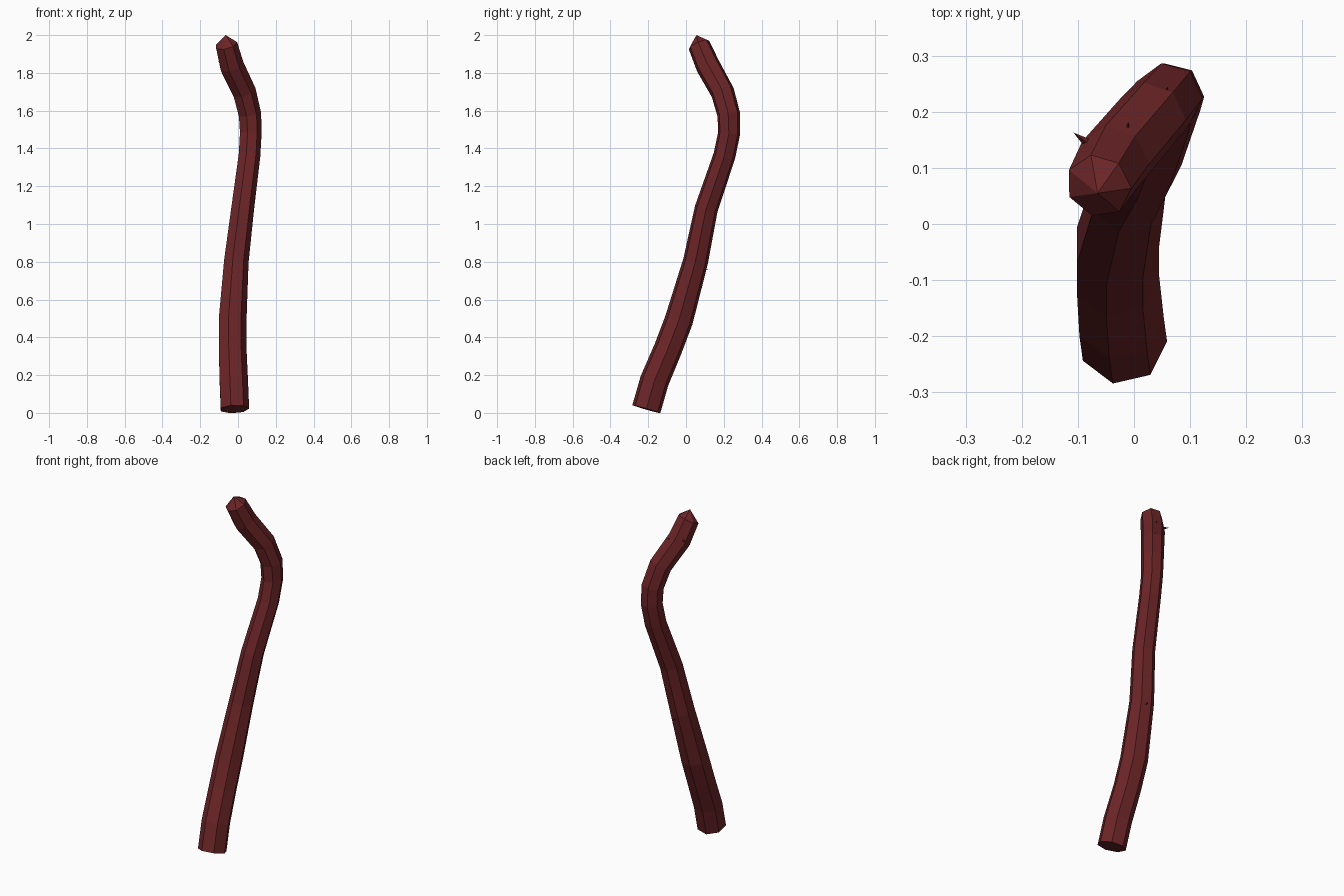
import bpy, bmesh, math
from mathutils import Vector

if "Cube" in bpy.data.objects:
    bpy.data.objects.remove(bpy.data.objects["Cube"])

bark = bpy.data.materials.new("dark_red_bark")
bark.use_nodes = True
COLOUR = (0.15, 0.018, 0.02, 1)
bark.diffuse_color = COLOUR
bark.node_tree.nodes["Principled BSDF"].inputs["Base Color"].default_value = COLOUR

SIDES = 7


def finish(bm, name):
    bmesh.ops.recalc_face_normals(bm, faces=bm.faces)
    mesh = bpy.data.meshes.new(name)
    bm.to_mesh(mesh)
    bm.free()
    mesh.materials.append(bark)
    obj = bpy.data.objects.new(name, mesh)
    bpy.context.scene.collection.objects.link(obj)
    return obj


def stem(name, path, tip):
    """Sweep a flat-sided ring along (x, y, z, radius) points, ending in a blunt point."""
    bm = bmesh.new()
    centres = [Vector(p[:3]) for p in path]
    rings = []
    side = Vector((1, 0, 0))
    for i, c in enumerate(centres):
        along = (centres[min(i + 1, len(path) - 1)] - centres[max(i - 1, 0)]).normalized()
        side = (side - along * side.dot(along)).normalized()
        other = along.cross(side)
        ring = []
        for k in range(SIDES):
            a = math.tau * k / SIDES
            ring.append(bm.verts.new(c + path[i][3] * (side * math.cos(a) + other * math.sin(a))))
        rings.append(ring)
    for low, high in zip(rings, rings[1:]):
        for k in range(SIDES):
            n = (k + 1) % SIDES
            bm.faces.new((low[k], low[n], high[n], high[k]))
    bm.faces.new(rings[0][::-1])
    apex = bm.verts.new(tip)
    for k in range(SIDES):
        bm.faces.new((rings[-1][k], rings[-1][(k + 1) % SIDES], apex))
    return finish(bm, name)


def thorn(name, point, direction):
    """Tiny three-sided spike."""
    bm = bmesh.new()
    out = Vector(direction).normalized()
    bmesh.ops.create_cone(bm, cap_ends=True, segments=3, radius1=0.012, radius2=0, depth=0.04)
    bmesh.ops.rotate(bm, verts=bm.verts, matrix=out.to_track_quat('Z', 'Y').to_matrix())
    bmesh.ops.translate(bm, verts=bm.verts, vec=Vector(point) - out * 0.02)
    return finish(bm, name)


# Bent stem from the cut base to the blunt tip
stem("stem", [
    (-0.02, -0.21, 0.02, 0.079),
    (-0.026, -0.167, 0.17, 0.079),
    (-0.032, -0.095, 0.34, 0.077),
    (-0.032, -0.038, 0.49, 0.077),
    (-0.012, 0.05, 0.80, 0.068),
    (0.022, 0.107, 1.08, 0.063),
    (0.058, 0.203, 1.36, 0.06),
    (0.065, 0.228, 1.48, 0.06),
    (0.061, 0.226, 1.58, 0.062),
    (0.032, 0.193, 1.70, 0.064),
    (-0.035, 0.115, 1.84, 0.066),
    (-0.063, 0.068, 1.95, 0.06),
], (-0.065, 0.055, 2.0))

# Small thorns on the rear of the stem
thorn("thorn_upper_right", (-0.108, 0.163, 1.86), (-0.8, 0.6, 0.1))
thorn("thorn_upper_back", (-0.01, 0.182, 1.86), (0.1, 0.8, 0.5))
thorn("thorn_bend", (0.06, 0.245, 1.73), (0.2, 0.8, 0.6))
thorn("thorn_lower", (0.0, 0.118, 0.76), (0.1, 1, 0.1))
